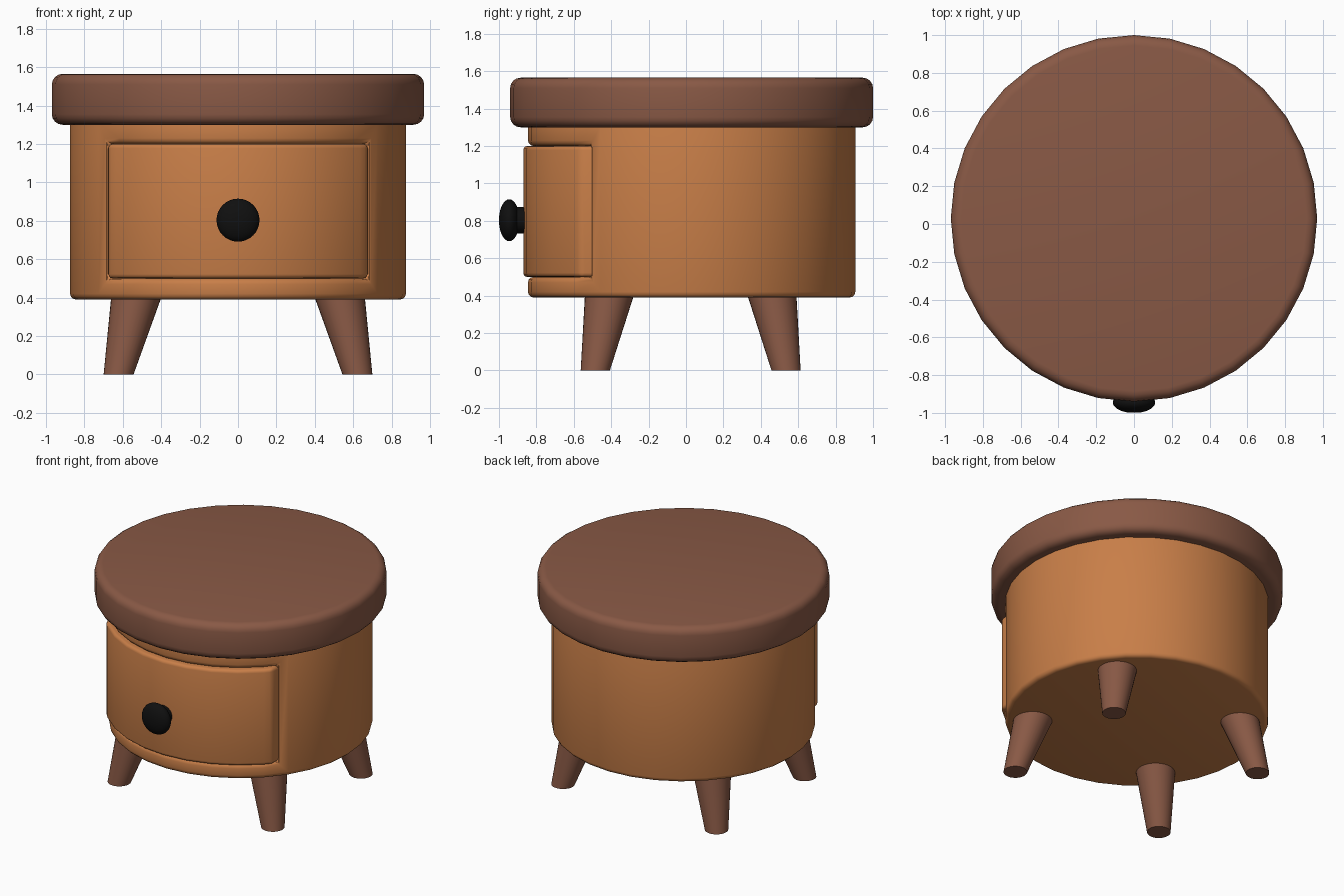
import bpy, bmesh, math
from mathutils import Vector

if "Cube" in bpy.data.objects:
    bpy.data.objects.remove(bpy.data.objects["Cube"])

CY = 0.03      # centre of the round body in y
SIDES = 32


def material(name, color):
    m = bpy.data.materials.new(name)
    m.diffuse_color = (*color, 1)
    m.use_nodes = True
    m.node_tree.nodes["Principled BSDF"].inputs["Base Color"].default_value = m.diffuse_color
    return m


ORANGE = material("warm_wood", (0.58, 0.21, 0.065))
BROWN = material("dark_wood", (0.25, 0.10, 0.06))
BLACK = material("black_knob", (0.005, 0.005, 0.005))


def make(name, bm, mat):
    bmesh.ops.recalc_face_normals(bm, faces=bm.faces)
    mesh = bpy.data.meshes.new(name)
    bm.to_mesh(mesh)
    bm.free()
    mesh.materials.append(mat)
    ob = bpy.data.objects.new(name, mesh)
    bpy.context.collection.objects.link(ob)
    return ob


def prism(name, outline, z0, z1, mat):
    bm = bmesh.new()
    face = bm.faces.new([bm.verts.new((x, y, z0)) for x, y in outline])
    ext = bmesh.ops.extrude_face_region(bm, geom=[face])
    top = [v for v in ext["geom"] if isinstance(v, bmesh.types.BMVert)]
    bmesh.ops.translate(bm, verts=top, vec=(0, 0, z1 - z0))
    return make(name, bm, mat)


def rings(name, loops, mat):
    """Capped skin over a list of equal-sized vertex loops."""
    bm = bmesh.new()
    rows = [[bm.verts.new(p) for p in loop] for loop in loops]
    n = len(rows[0])
    for a, b in zip(rows, rows[1:]):
        for i in range(n):
            bm.faces.new((a[i], a[(i + 1) % n], b[(i + 1) % n], b[i]))
    bm.faces.new(rows[0])
    bm.faces.new(rows[-1])
    return make(name, bm, mat)


def circle(r, n=SIDES):
    return [(r * math.cos(2 * math.pi * i / n), r * math.sin(2 * math.pi * i / n))
            for i in range(n)]


def round_plan(r):
    return [(x, y + CY) for x, y in circle(r)]


def bevel(ob, width, segments):
    m = ob.modifiers.new("round_edges", "BEVEL")
    m.width = width
    m.segments = segments
    m.limit_method = "ANGLE"
    m.angle_limit = math.radians(30)


def finish(ob, angle=40):
    """Apply modifiers, then smooth shade."""
    dg = bpy.context.evaluated_depsgraph_get()
    mesh = bpy.data.meshes.new_from_object(ob.evaluated_get(dg))
    ob.modifiers.clear()
    ob.data = mesh
    bpy.ops.object.select_all(action="DESELECT")
    ob.select_set(True)
    bpy.context.view_layer.objects.active = ob
    bpy.ops.object.shade_smooth_by_angle(angle=math.radians(angle))


# round top
table_top = prism("table_top", round_plan(0.97), 1.30, 1.565, BROWN)
bevel(table_top, 0.055, 4)
finish(table_top)

# round body with a drawer opening
W, Z0, Z1, BACK = 0.675, 0.50, 1.20, -0.40
body = prism("body", round_plan(0.875), 0.39, 1.34, ORANGE)
cutter = prism("opening_cutter", [(-W, -1.2), (W, -1.2), (W, BACK), (-W, BACK)],
               Z0, Z1, ORANGE)
cut = body.modifiers.new("opening", "BOOLEAN")
cut.operation = "DIFFERENCE"
cut.solver = "EXACT"
cut.object = cutter
bevel(body, 0.03, 3)
finish(body)
bpy.data.objects.remove(cutter)

# drawer with a curved front
R = 0.90
step = 2 * math.pi / SIDES
front = [(R * math.sin(k * step), CY - R * math.cos(k * step)) for k in range(-4, 5)]
edge_y = CY - math.sqrt(R * R - W * W) + 0.003
outline = [(-W, BACK), (-W, edge_y)] + front + [(W, edge_y), (W, BACK)]
drawer = prism("drawer", outline, Z0, Z1, ORANGE)
bevel(drawer, 0.022, 3)
finish(drawer)

# knob: short neck and flattened ball
profile = [(0.07, -0.85), (0.07, -0.912)]
for i in range(4, 18):
    a = math.pi * i / 18
    profile.append((0.112 * math.sin(a), -0.945 + 0.055 * math.cos(a)))
knob = rings("knob", [[(x, y, z + 0.803) for x, z in circle(r)] for r, y in profile], BLACK)
finish(knob)

# four splayed tapered legs
for sx, side in ((-1, "left"), (1, "right")):
    for sy, end in ((-1, "front"), (1, "back")):
        foot = Vector((sx * 0.622, 0.025 + sy * 0.51, 0))
        head = Vector((sx * 0.528, 0.025 + sy * 0.433, 0.41))
        loops = [[c + Vector((x, y, 0)) for x, y in circle(r)]
                 for c, r in ((foot, 0.078), (head, 0.132))]
        finish(rings(f"{end}_{side}_leg", loops, BROWN))
